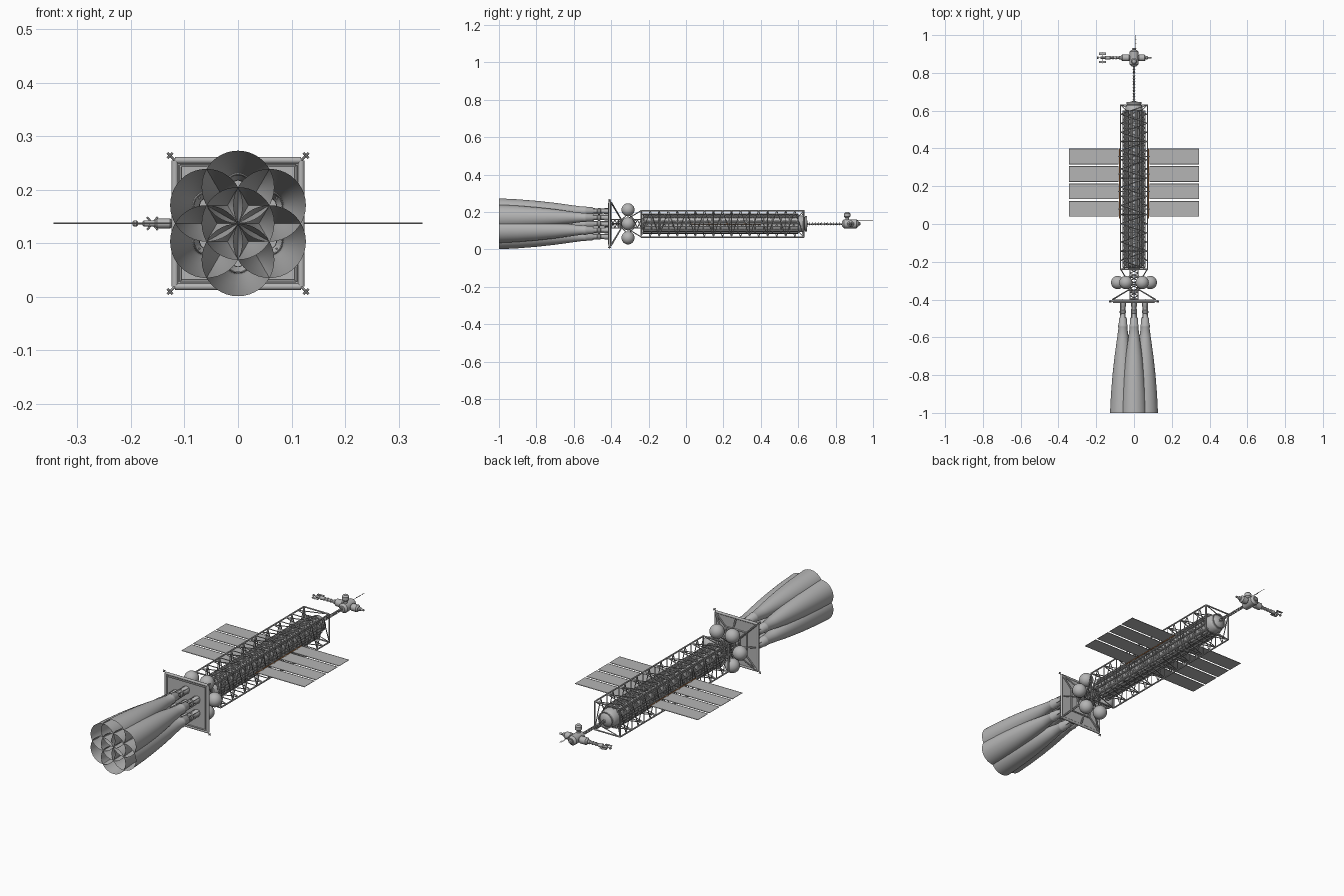
import bpy, bmesh, math
from mathutils import Vector, Matrix

cube = bpy.data.objects.get("Cube")
if cube:
    bpy.data.objects.remove(cube)

CZ = 0.137                      # height of the long axis
AXIS = Vector((0, 0, CZ))


def material(name, rgb):
    m = bpy.data.materials.new(name)
    m.use_nodes = True
    m.diffuse_color = (*rgb, 1)
    m.node_tree.nodes["Principled BSDF"].inputs["Base Color"].default_value = (*rgb, 1)
    return m


GREY = material("light grey", (0.46, 0.46, 0.46))
ORANGE = material("orange", (0.6, 0.22, 0.06))


def finish(name, bm, mat=GREY, smooth=False):
    me = bpy.data.meshes.new(name)
    bm.to_mesh(me)
    bm.free()
    me.materials.append(mat)
    ob = bpy.data.objects.new(name, me)
    bpy.context.collection.objects.link(ob)
    if smooth:
        bpy.ops.object.select_all(action='DESELECT')
        ob.select_set(True)
        bpy.context.view_layer.objects.active = ob
        bpy.ops.object.shade_smooth_by_angle(angle=math.radians(40))
    return ob


def add_beam(bm, a, b, r, sides=5):
    """Straight rod between two points, given relative to the long axis."""
    a, b = Vector(a) + AXIS, Vector(b) + AXIS
    d = b - a
    mat = Matrix.Translation((a + b) / 2) @ d.to_track_quat('Z', 'Y').to_matrix().to_4x4()
    bmesh.ops.create_cone(bm, cap_ends=True, segments=sides, radius1=r, radius2=r,
                          depth=d.length, matrix=mat)


def beams(name, segs, r, sides=5, mat=GREY):
    bm = bmesh.new()
    for a, b in segs:
        add_beam(bm, a, b, r, sides)
    return finish(name, bm, mat, sides > 7)


def lathe(name, profile, centre=(0, 0, 0), direction='Y', sides=32):
    """Revolve (distance, radius) pairs; open at the ends unless the radius is 0."""
    bm = bmesh.new()
    rot = {'Y': Matrix(), 'X': Matrix.Rotation(-math.pi / 2, 4, 'Z'),
           'Z': Matrix.Rotation(math.pi / 2, 4, 'X')}[direction]
    pts = [bm.verts.new(Vector((r, d, 0))) for d, r in profile]
    edges = [bm.edges.new(p) for p in zip(pts, pts[1:])]
    bmesh.ops.spin(bm, geom=pts + edges, cent=(0, 0, 0), axis=(0, 1, 0),
                   angle=math.tau, steps=sides)
    bmesh.ops.remove_doubles(bm, verts=bm.verts, dist=1e-5)
    bmesh.ops.recalc_face_normals(bm, faces=bm.faces)
    bm.transform(Matrix.Translation(Vector(centre) + AXIS) @ rot)
    return finish(name, bm, smooth=True)


def box(name, centre, size, mat=GREY):
    bm = bmesh.new()
    bmesh.ops.create_cube(bm, size=1, matrix=Matrix.Translation(Vector(centre) + AXIS)
                          @ Matrix.Diagonal((*size, 1)))
    return finish(name, bm, mat)


def polar(r, deg, y):
    t = math.radians(deg)
    return (r * math.cos(t), y, r * math.sin(t))


def square(h, y):
    return [(sx * h, y, sz * h) for sx, sz in ((1, 1), (-1, 1), (-1, -1), (1, -1))]


def loop(pts):
    return list(zip(pts, pts[1:] + pts[:1]))


def lattice(section, y0, y1, bays, diagonals=True):
    """Rods of a truss whose cross-section is section(y)."""
    segs = list(zip(section(y0), section(y1)))
    step = (y1 - y0) / bays
    for i in range(bays + 1):
        segs += loop(section(y0 + i * step))
    if diagonals:
        for i in range(bays):
            a, m, c = (section(y0 + (i + k) * step) for k in (0, 0.5, 1))
            for j in range(len(a)):
                k = (j + 1) % len(a)
                segs += [(a[j], m[k]), (m[k], c[j])]
    return segs


# Seven engines: one in the middle, six around it
engine = [(-1, .068), (-.9, .063), (-.8, .055), (-.7, .044), (-.6, .030), (-.55, .0235),
          (-.545, .025), (-.535, .025), (-.53, .022), (-.5, .021), (-.49, .013),
          (-.475, .012), (-.47, .017), (-.46, .017), (-.455, .012), (-.44, .012),
          (-.435, .016), (-.41, .016), (-.41, 0)]
spots = [(0, 0, 0)] + [polar(.068, 30 + 60 * i, 0) for i in range(6)]
for i, s in enumerate(spots):
    lathe(f"engine_nozzle_{i}", engine, s, sides=40)
beams("engine_feed_pipes", [(Vector(s) + Vector(polar(.017, a, -.41)),
                             Vector(s) + Vector(polar(.019, a, -.50)))
                            for s in spots for a in (45, 135, 225, 315)], .002)

# Thrust plate with tube rim, spokes and corner thrusters
box("thrust_plate", (0, -.408, 0), (.235, .006, .235))
beams("plate_rim", loop(square(.118, -.408)), .0065, 10)
beams("plate_rim_inner", loop(square(.108, -.415)), .003)
spokes = list(zip(square(.115, -.40), square(.03, -.35)))
spokes += [(polar(.113, a, -.40), polar(.03, a, -.35)) for a in (0, 90, 180, 270)]
beams("plate_spokes", spokes + loop(square(.03, -.35)), .004, 6)
beams("plate_stiffeners", loop(square(.06, -.402)) +
      list(zip(square(.115, -.402), square(.02, -.402))), .004, 6)
thrusters = []
for c in square(.127, -.41):
    c = Vector(c)
    out = Vector((math.copysign(.005, c.x), 0, math.copysign(.005, c.z)))
    side = Vector((out.x, 0, -out.z))
    thrusters += [(c * .93 + Vector((0, -.03, 0)), c), (c - side, c + side),
                  (c - out, c + out), (c - Vector((0, .008, 0)), c + Vector((0, .008, 0)))]
beams("corner_thrusters", thrusters, .0022, 6)

# Ring of six round tanks around the neck
bm = bmesh.new()
for i in range(6):
    p = Vector(polar(.0866, 60 * i, -.31)) + AXIS
    bmesh.ops.create_uvsphere(bm, u_segments=24, v_segments=16, radius=.035,
                              matrix=Matrix.Translation(p))
finish("round_tanks", bm, smooth=True)
beams("tank_mounts", [(polar(.02, 60 * i, y), polar(.06, 60 * i, -.31))
                      for i in range(6) for y in (-.27, -.35)], .0025)
beams("neck_truss", lattice(lambda y: square(.022, y), -.40, -.24, 4), .0025)
beams("neck_struts", list(zip(square(.022, -.32), square(.07, -.24))), .003)

# Long cargo truss, outer and inner, around a solid core
outer = lattice(lambda y: square(.071, y), -.24, .63, 9)
beams("main_truss", outer, .0024)
beams("main_longerons", list(zip(square(.071, -.24), square(.071, .63))), .004, 6)
beams("end_frames", loop(square(.071, -.24)) + loop(square(.071, .63)), .004, 6)
hexagon = lambda y: [polar(.058, 60 * i, y) for i in range(6)]
beams("inner_truss", lattice(hexagon, -.23, .60, 18), .002, 4)
beams("inner_pipes", [(polar(.051, 30 * i + 15, -.23), polar(.051, 30 * i + 15, .6))
                      for i in range(12)], .005, 8)
lathe("core_tank", [(-.235, 0), (-.235, .03), (-.22, .046), (.60, .046), (.625, .043),
                    (.64, .034), (.648, .018), (.652, 0)])
beams("end_struts", [(p, tuple(c * .55 if i != 1 else .6 for i, c in enumerate(p)))
                     for p in square(.071, .63)], .002)
lathe("end_collar", [(.636, .041), (.646, .041), (.646, .036), (.636, .036)])

# Radiator wings, four panels a side, with orange feed rails
for sx, side in ((1, "left"), (-1, "right")):
    for i in range(4):
        y = .08 + i * .0925
        box(f"{side}_panel_{i}", (sx * .213, y, 0), (.264, .08, .0018))
        beams(f"{side}_panel_frame_{i}",
              [((sx * .081, y + e, 0), (sx * .345, y + e, 0)) for e in (-.04, .04)], .0015)
        beams(f"{side}_panel_joint_{i}", [((sx * .05, y, 0), (sx * .085, y, 0))], .003, 6)
    beams(f"{side}_feed_rail", [((sx * .077, .03, 0), (sx * .077, .4, 0))], .0025, 6, ORANGE)

# Thin boom with rungs to the crew module
beams("boom", lattice(lambda y: square(.0045, y), .645, .85, 14), .0009, 4)
beams("boom_rungs", [((sx * .009, .66 + .016 * i, 0), (-sx * .009, .66 + .016 * i, 0))
                     if k else ((0, .66 + .016 * i, -.009), (0, .66 + .016 * i, .009))
                     for i in range(11) for k, sx in ((0, 1), (1, 1))], .0012, 4)


def module(name, a, b, r, centre=(0, .88, 0), direction='X', sides=20):
    """Closed can with chamfered ends."""
    c = min(r * .4, (b - a) * .3)
    lathe(name, [(a, 0), (a, r * .6), (a + c, r), (b - c, r), (b, r * .6), (b, 0)],
          centre, direction, sides)


# Crew station: hub, side cans, upper can
module("hub_module", -.045, .042, .024, direction='Y')
module("left_module", .02, .062, .018)
module("left_port", .06, .075, .009)
module("left_cap", .073, .092, .005)
module("right_module", -.068, -.02, .018)
module("right_port", -.082, -.066, .010)
module("upper_neck", .015, .035, .010, (0, .862, 0), 'Z')
module("upper_module", .032, .062, .017, (0, .862, 0), 'Z')
module("front_port", .04, .052, .010, direction='Y')

# Docked craft out on the right-hand arm
module("docking_tunnel", -.125, -.08, .0065)
for i, x in enumerate((-.095, -.112)):
    module(f"tunnel_ring_{i}", x - .005, x + .005, .009)
module("craft_body", -.155, -.123, .009)
module("craft_nose", -.178, -.153, .006)
beams("craft_wings", [((-.165, .85, 0), (-.165, .91, 0)), ((-.15, .88, -.012), (-.17, .88, .012)),
                      ((-.15, .88, .012), (-.17, .88, -.012)), ((-.175, .88, 0), (-.195, .88, 0))],
      .002, 6)
for e in (-1, 1):
    box(f"craft_panel_{e}", (-.167, .88 + e * .022, 0), (.036, .012, .002))
module("craft_tail", -.197, -.187, .006)

# Slim antenna mast
beams("antenna_mast", [((.008, .90, .02), (.010, 1.0, .02))], .001, 6)
beams("antenna_rods", [((.004, .93 + .012 * i, .02), (.014, .93 + .012 * i, .02))
                       for i in range(6)], .0008, 4)
